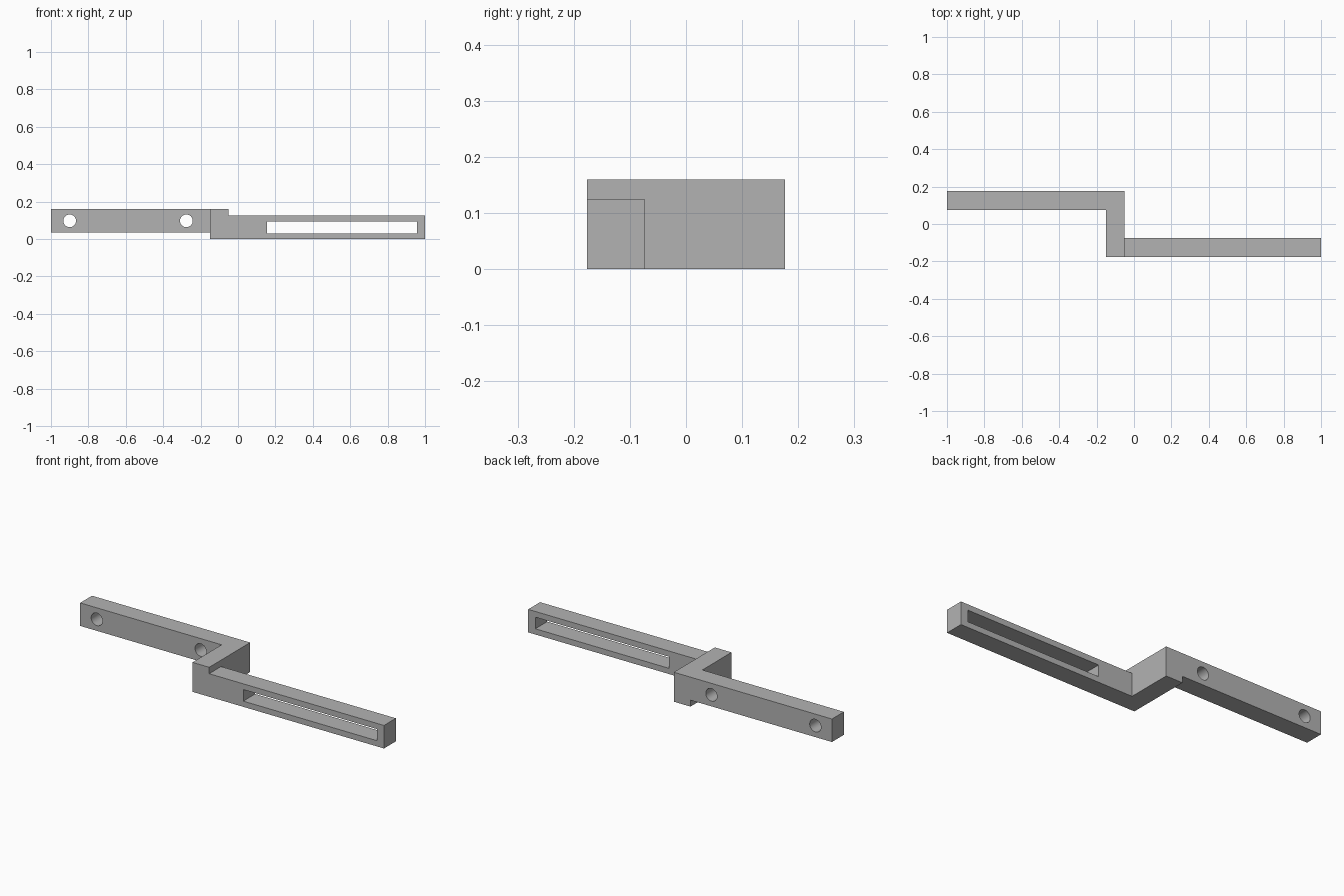
import bpy, bmesh, math
from mathutils import Matrix, Vector

cube = bpy.data.objects.get("Cube")
if cube:
    bpy.data.objects.remove(cube, do_unlink=True)

grey = bpy.data.materials.new("plain grey")
grey.use_nodes = True
colour = (0.45, 0.45, 0.45, 1)
grey.diffuse_color = colour
grey.node_tree.nodes["Principled BSDF"].inputs["Base Color"].default_value = colour

# Shared dimensions
DEPTH = 0.176                  # half the overall depth
INNER = 0.074                  # inner face of both arms
WEB_L, WEB_R = -0.15, -0.05    # crosspiece sides
TOP, ARM = 0.16, 0.125         # overall height, arm height


def add_object(name, bm):
    bmesh.ops.recalc_face_normals(bm, faces=bm.faces)
    mesh = bpy.data.meshes.new(name)
    bm.to_mesh(mesh)
    bm.free()
    mesh.materials.append(grey)
    obj = bpy.data.objects.new(name, mesh)
    bpy.context.collection.objects.link(obj)
    return obj


def box(name, low, high):
    bm = bmesh.new()
    low, high = Vector(low), Vector(high)
    place = Matrix.Translation((low + high) / 2) @ Matrix.Diagonal((*(high - low), 1))
    bmesh.ops.create_cube(bm, size=1, matrix=place)
    return add_object(name, bm)


def hole(name, x, y, z, radius):
    bm = bmesh.new()
    place = Matrix.Translation((x, y, z)) @ Matrix.Rotation(math.pi / 2, 4, "X")
    bmesh.ops.create_cone(bm, cap_ends=True, segments=48, radius1=radius,
                          radius2=radius, depth=0.3, matrix=place)
    return add_object(name, bm)


def cut(target, cutter):
    mod = target.modifiers.new("cut", "BOOLEAN")
    mod.operation = "DIFFERENCE"
    mod.solver = "EXACT"
    mod.object = cutter
    bpy.context.view_layer.objects.active = target
    bpy.ops.object.modifier_apply(modifier=mod.name)
    bpy.data.objects.remove(cutter, do_unlink=True)


# Offset bracket: stepped plan outline extruded to full height
outline = [(-1, INNER), (WEB_L, INNER), (WEB_L, -DEPTH), (1, -DEPTH),
           (1, -INNER), (WEB_R, -INNER), (WEB_R, DEPTH), (-1, DEPTH)]
bm = bmesh.new()
base = bm.faces.new([bm.verts.new((x, y, 0)) for x, y in outline])
raised = bmesh.ops.extrude_face_region(bm, geom=[base])["geom"]
bmesh.ops.translate(bm, vec=(0, 0, TOP),
                    verts=[v for v in raised if isinstance(v, bmesh.types.BMVert)])
bracket = add_object("offset_bracket", bm)

# Lower the front arm and raise the underside of the rear arm
cut(bracket, box("front_arm_step", (WEB_R, -0.3, ARM), (1.1, -0.05, 0.3)))
cut(bracket, box("rear_arm_step", (-1.1, 0.05, -0.1), (WEB_L, 0.3, TOP - ARM)))

# Long slot through the front arm
cut(bracket, box("slot", (0.155, -0.3, 0.031), (0.957, 0, 0.094)))

# Two round holes through the rear arm
for x in (-0.9, -0.276):
    cut(bracket, hole("bolt_hole", x, 0.125, TOP - ARM / 2, 0.034))

# Smooth hole walls, sharp block edges
bpy.ops.object.select_all(action="DESELECT")
bracket.select_set(True)
bpy.context.view_layer.objects.active = bracket
bpy.ops.object.shade_smooth_by_angle(angle=math.radians(30))
